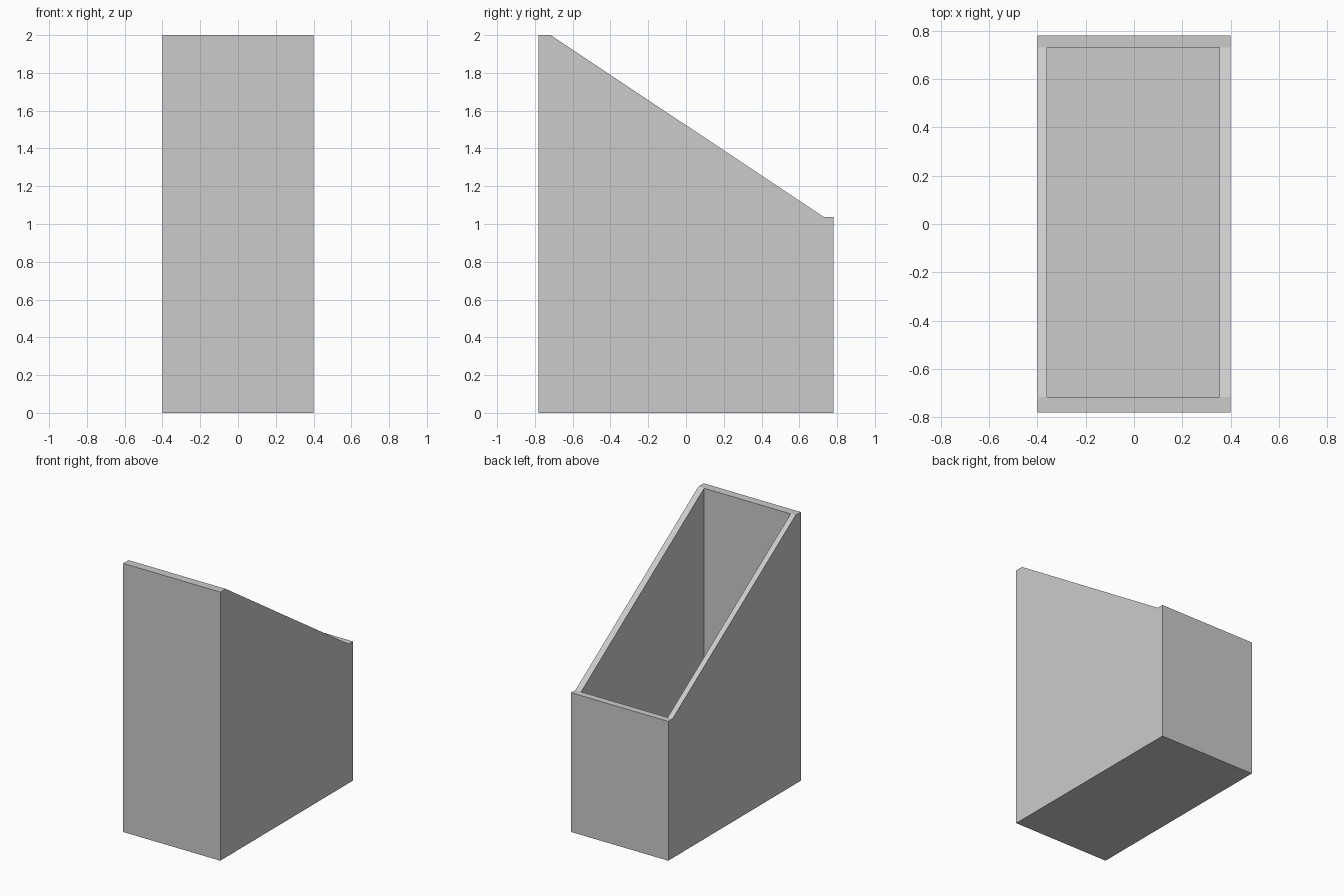
import bpy
import bmesh

cube = bpy.data.objects.get("Cube")
if cube:
    bpy.data.objects.remove(cube, do_unlink=True)

HALF_X = 0.40
BACK, FRONT = 0.78, -0.78
INNER_BACK, INNER_FRONT = 0.73, -0.717
INNER_LEFT, INNER_RIGHT = 0.353, -0.36
FLOOR, LOW, HIGH = 0.05, 1.037, 2.0

grey = bpy.data.materials.new("plain grey")
grey.use_nodes = True
colour = (0.6, 0.6, 0.6, 1)
grey.diffuse_color = colour
grey.node_tree.nodes["Principled BSDF"].inputs["Base Color"].default_value = colour


def extruded_profile(name, profile, x0, x1):
    """Extrude a closed y-z profile along x from x0 to x1."""
    bm = bmesh.new()
    face = bm.faces.new([bm.verts.new((x0, y, z)) for y, z in profile])
    result = bmesh.ops.extrude_face_region(bm, geom=[face])
    moved = [v for v in result["geom"] if isinstance(v, bmesh.types.BMVert)]
    bmesh.ops.translate(bm, verts=moved, vec=(x1 - x0, 0, 0))
    bmesh.ops.recalc_face_normals(bm, faces=bm.faces)
    mesh = bpy.data.meshes.new(name)
    bm.to_mesh(mesh)
    bm.free()
    mesh.materials.append(grey)
    obj = bpy.data.objects.new(name, mesh)
    bpy.context.collection.objects.link(obj)
    return obj


# Holder body: tall front, sloping sides, low back
body = extruded_profile("file_holder", [
    (FRONT, 0), (BACK, 0), (BACK, LOW), (INNER_BACK, LOW),
    (INNER_FRONT, HIGH), (FRONT, HIGH)], -HALF_X, HALF_X)

# Open compartment hollowed out of the body
cavity = extruded_profile("compartment_cutter", [
    (INNER_FRONT, FLOOR), (INNER_BACK, FLOOR),
    (INNER_BACK, HIGH + 0.2), (INNER_FRONT, HIGH + 0.2)],
    INNER_RIGHT, INNER_LEFT)
cavity.hide_render = True

hollow = body.modifiers.new("compartment", "BOOLEAN")
hollow.operation = "DIFFERENCE"
hollow.solver = "EXACT"
hollow.object = cavity
bpy.context.view_layer.objects.active = body
bpy.ops.object.modifier_apply(modifier=hollow.name)
bpy.data.objects.remove(cavity, do_unlink=True)
